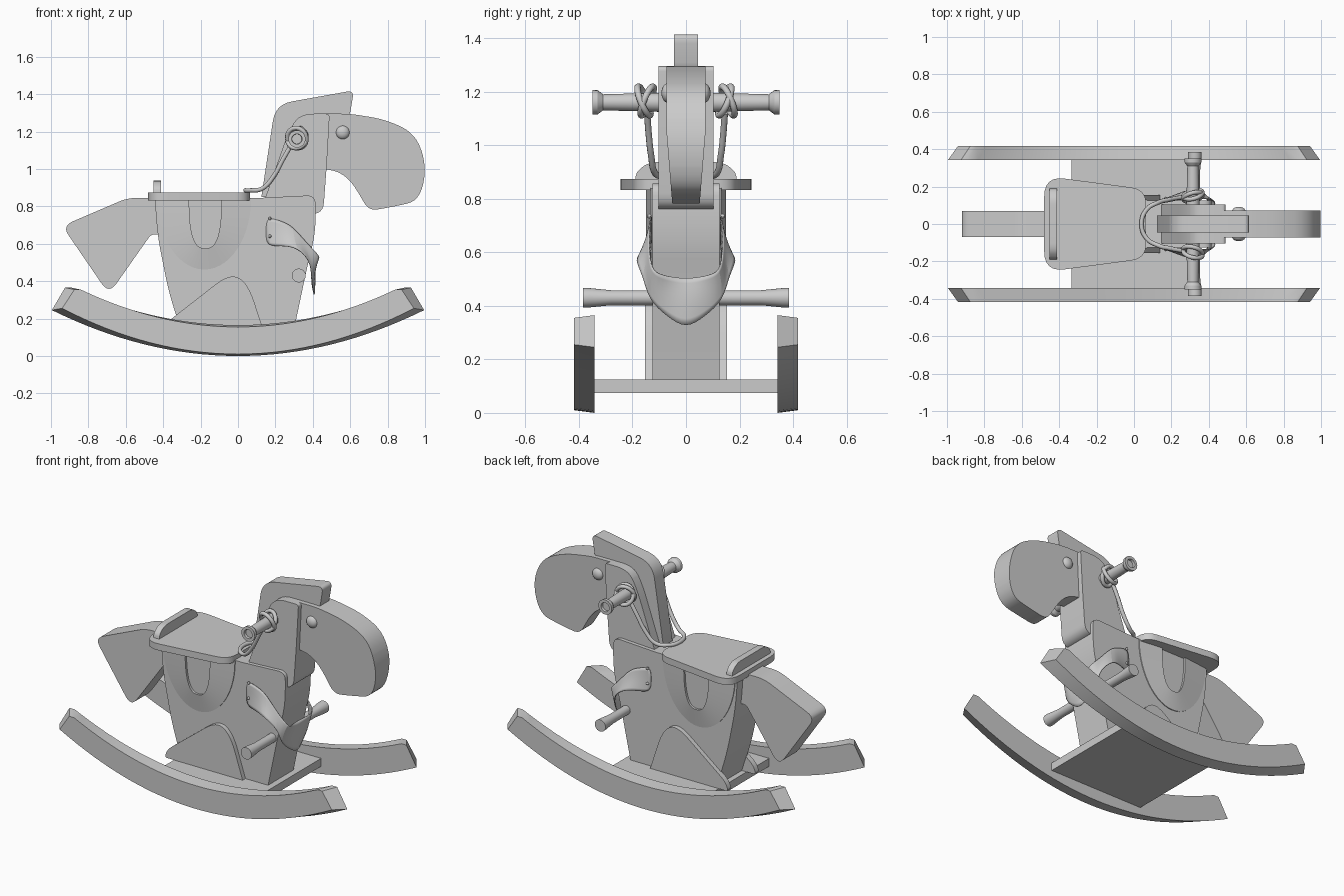
import bpy, bmesh, math
from mathutils import Vector, Euler

if "Cube" in bpy.data.objects:
    bpy.data.objects.remove(bpy.data.objects["Cube"])

mat = bpy.data.materials.new("plain_grey")
mat.diffuse_color = (0.6, 0.6, 0.6, 1)
mat.use_nodes = True
mat.node_tree.nodes["Principled BSDF"].inputs["Base Color"].default_value = mat.diffuse_color


def finish(bm, name):
    bmesh.ops.remove_doubles(bm, verts=bm.verts, dist=1e-5)
    bmesh.ops.recalc_face_normals(bm, faces=bm.faces)
    me = bpy.data.meshes.new(name)
    bm.to_mesh(me)
    bm.free()
    me.materials.append(mat)
    ob = bpy.data.objects.new(name, me)
    bpy.context.collection.objects.link(ob)
    return ob


def rounded(pts, steps=6):
    """Outline from (a, b, corner size) points, rounding each corner."""
    out, n = [], len(pts)
    for i, p in enumerate(pts):
        c = Vector(p[:2])
        r = p[2] if len(p) > 2 else 0
        if r == 0:
            out.append(c)
            continue
        a, b = Vector(pts[i - 1][:2]) - c, Vector(pts[(i + 1) % n][:2]) - c
        a, b = (c + v.normalized() * min(r, v.length * 0.49) for v in (a, b))
        for k in range(steps + 1):
            t = k / steps
            out.append(a * (1 - t) ** 2 + c * (2 * t * (1 - t)) + b * t * t)
    return out


def loft(name, rings, caps=True, closed=True):
    """Skin a series of equally long point rings."""
    bm = bmesh.new()
    rows = [[bm.verts.new(p) for p in ring] for ring in rings]
    n = len(rows[0])
    for r0, r1 in zip(rows, rows[1:]):
        for i in range(n if closed else n - 1):
            j = (i + 1) % n
            bm.faces.new((r0[i], r0[j], r1[j], r1[i]))
    if caps:
        bm.faces.new(rows[0])
        bm.faces.new(rows[-1])
    return finish(bm, name)


def slab(name, pts, lo, hi, axis="y"):
    """Extrude a rounded outline along one axis."""
    place = {"x": lambda a, b, d: (d, a, b), "y": lambda a, b, d: (a, d, b),
             "z": lambda a, b, d: (a, b, d)}[axis]
    o = rounded(pts)
    return loft(name, [[place(p.x, p.y, d) for p in o] for d in (lo, hi)])


def lathe_bar(name, half, x, z, n=24):
    """Turned bar along y, mirrored about its middle."""
    prof = [(r, -y) for r, y in reversed(half)] + half
    rings = [[(x + r * math.cos(2 * math.pi * i / n), y, z + r * math.sin(2 * math.pi * i / n))
              for i in range(n)] for r, y in prof]
    return loft(name, rings)


# Rockers: curved runners whose outer face is a little smaller than the inner
def rocker_ring(y, sx, inset):
    N, low, top = 32, [], []
    for i in range(N + 1):
        u = 2 * i / N - 1
        low.append((0.995 * u * sx, y, 0.245 * u * u + inset))
        top.append((-0.89 * u * sx, y, 0.165 + 0.2 * u * u - inset))
    tip = [(0.925 * sx, y, 0.365 - inset)]
    return low + tip + top + [(-0.925 * sx, y, 0.365 - inset)]


for s, side in ((-1, "right"), (1, "left")):
    loft("rocker_" + side, [rocker_ring(s * 0.342, 1, 0), rocker_ring(s * 0.418, 0.945, 0.01)])

# Base board and body
slab("base_board", [(-0.335, -0.345), (0.335, -0.345), (0.335, 0.345), (-0.335, 0.345)],
     0.075, 0.125, "z")
slab("body", [(-0.30, 0.12), (0.295, 0.12), (0.375, 0.5, 0.1), (0.415, 0.66, 0.1),
              (0.415, 0.86, 0.05), (0.12, 0.845), (-0.445, 0.845), (-0.43, 0.64, 0.1),
              (-0.37, 0.34, 0.1)], -0.126, 0.126)

# Tail
slab("tail", [(-0.40, 0.845), (-0.59, 0.845, 0.05), (-0.94, 0.695, 0.06), (-0.69, 0.33, 0.07),
              (-0.465, 0.65, 0.02), (-0.40, 0.65)], -0.07, 0.07)

# Neck and mane
slab("neck", [(0.13, 0.80), (0.27, 1.2, 0.1), (0.33, 1.295, 0.08), (0.49, 1.295, 0.02),
              (0.475, 1.03), (0.455, 0.76, 0.06), (0.30, 0.755)], -0.103, 0.103)
slab("mane", [(0.125, 0.85), (0.20, 1.345, 0.09), (0.62, 1.42, 0.04), (0.595, 1.27, 0.04),
              (0.40, 1.24), (0.28, 0.85)], -0.045, 0.045)

# Head, narrowing towards the chin
head = slab("head", [(0.46, 1.295), (0.60, 1.295, 0.05), (0.785, 1.265, 0.08), (0.95, 1.19, 0.1),
                     (1.01, 1.01, 0.12), (0.97, 0.83, 0.09), (0.84, 0.80, 0.06),
                     (0.70, 0.775, 0.05), (0.61, 0.93, 0.08), (0.54, 0.985, 0.05),
                     (0.46, 1.0)], -0.073, 0.073)
for v in head.data.vertices:
    v.co.y *= 1 - 0.3 * max(0, min(1, (1.05 - v.co.z) / 0.27))

# Seat with its low back rest
slab("seat", [(-0.48, -0.257, 0.11), (0.065, -0.185, 0.08), (0.065, 0.185, 0.08),
              (-0.48, 0.257, 0.11)], 0.832, 0.873, "z")
slab("seat_back", [(-0.19, 0.87), (0.19, 0.87), (0.185, 0.90, 0.02), (0.14, 0.937, 0.04),
                   (-0.14, 0.937, 0.04), (-0.185, 0.90, 0.02)], -0.452, -0.412, "x")


# Saddle flaps with a recessed stirrup shape, and bracket plates
def u_curve(cx, a, b, e, y, n=28):
    return [(cx + a * math.copysign(abs(math.cos(t)) ** e, math.cos(t)), y,
             0.84 - b * abs(math.sin(t)) ** e) for t in (math.pi * i / n for i in range(n + 1))]


for s, side in ((-1, "right"), (1, "left")):
    outer, inner = (-0.18, 0.25, 0.378, 1.0), (-0.175, 0.086, 0.265, 0.75)
    loft("saddle_flap_" + side, [u_curve(*outer, s * 0.11), u_curve(*outer, s * 0.131),
                                 u_curve(*inner, s * 0.15), u_curve(*inner, s * 0.136)])
    slab("bracket_" + side, [(-0.40, 0.125, 0.02), (0.14, 0.125), (0.055, 0.385, 0.1),
                             (-0.04, 0.445, 0.1), (-0.38, 0.18, 0.04)],
         s * 0.12, s * 0.154)

# Handle bar and foot bar
lathe_bar("handle_bar", [(0.036, 0.08), (0.03, 0.31), (0.045, 0.33), (0.046, 0.35),
                         (0.028, 0.35), (0.026, 0.335)], 0.315, 1.16)
lathe_bar("foot_bar", [(0.028, 0.1), (0.028, 0.28), (0.036, 0.36), (0.037, 0.384)], 0.325, 0.43)

# Eyes: flattened balls
for s, side in ((-1, "right"), (1, "left")):
    bm = bmesh.new()
    bmesh.ops.create_uvsphere(bm, u_segments=20, v_segments=12, radius=0.037)
    for v in bm.verts:
        v.co = (v.co.x + 0.56, v.co.y * 0.7 + s * 0.066, v.co.z + 1.195)
    finish(bm, "eye_" + side)


# Rope reins: one hanging strand and crossed loops around the handles
def rope(name, pts, cyclic=False):
    cu = bpy.data.curves.new(name, "CURVE")
    cu.dimensions = "3D"
    cu.bevel_depth, cu.bevel_resolution, cu.resolution_u = 0.012, 3, 6
    cu.use_fill_caps = True
    sp = cu.splines.new("BEZIER")
    sp.bezier_points.add(len(pts) - 1)
    for bp, p in zip(sp.bezier_points, pts):
        bp.co = p
        bp.handle_left_type = bp.handle_right_type = "AUTO"
    sp.use_cyclic_u = cyclic
    cu.materials.append(mat)
    bpy.context.collection.objects.link(bpy.data.objects.new(name, cu))


strand = [(0.28, 0.145, 1.12), (0.24, 0.14, 1.05), (0.19, 0.13, 0.96), (0.13, 0.115, 0.895),
          (0.07, 0.08, 0.885)]
rope("reins", strand + [(0.04, 0, 0.885)] + [(x, -y, z) for x, y, z in reversed(strand)])
for s, side in ((-1, "right"), (1, "left")):
    for k, tilt in enumerate((-0.38, 0.38)):
        rot = Euler((tilt, 0, 0.25 * s)).to_matrix()
        loop = [rot @ Vector((0.052 * math.cos(a), 0, 0.058 * math.sin(a)))
                + Vector((0.315, s * (0.145 + 0.012 * k), 1.165))
                for a in (math.pi * i / 4 for i in range(8))]
        rope("rope_loop_%s_%d" % (side, k), loop, True)

# Bandana: side strips swept forward into a hanging point, each column top / middle / bottom
half = [((0.15, 0.132, 0.745), (0.15, 0.132, 0.66), (0.15, 0.132, 0.585)),
        ((0.22, 0.134, 0.725), (0.225, 0.145, 0.65), (0.24, 0.165, 0.59)),
        ((0.29, 0.138, 0.70), (0.30, 0.16, 0.64), (0.32, 0.195, 0.58)),
        ((0.37, 0.14, 0.60), (0.38, 0.15, 0.56), (0.39, 0.16, 0.51)),
        ((0.45, 0.13, 0.525), (0.42, 0.145, 0.485), (0.395, 0.14, 0.42)),
        ((0.42, 0.07, 0.51), (0.41, 0.075, 0.44), (0.40, 0.07, 0.36)),
        ((0.40, 0.0, 0.50), (0.42, 0.0, 0.42), (0.415, 0.0, 0.312))]
cols = half + [[(x, -y, z) for x, y, z in c] for c in reversed(half[:-1])]
cloth = loft("bandana", cols, caps=False, closed=False)
sub = cloth.modifiers.new("smooth", "SUBSURF")
sub.levels = sub.render_levels = 2
cloth.modifiers.new("thickness", "SOLIDIFY").thickness = 0.005

# Nails holding the bandana
for s, side in ((-1, "right"), (1, "left")):
    for k, z in enumerate((0.735, 0.64)):
        bm = bmesh.new()
        bmesh.ops.create_uvsphere(bm, u_segments=10, v_segments=6, radius=0.009)
        bmesh.ops.translate(bm, verts=bm.verts, vec=(0.17, s * 0.137, z))
        finish(bm, "nail_%s_%d" % (side, k))

# Smooth the curved sides, keep edges crisp
for ob in bpy.context.collection.objects:
    ob.select_set(ob.type == "MESH")
bpy.context.view_layer.objects.active = head
bpy.ops.object.shade_smooth_by_angle(angle=math.radians(30))
